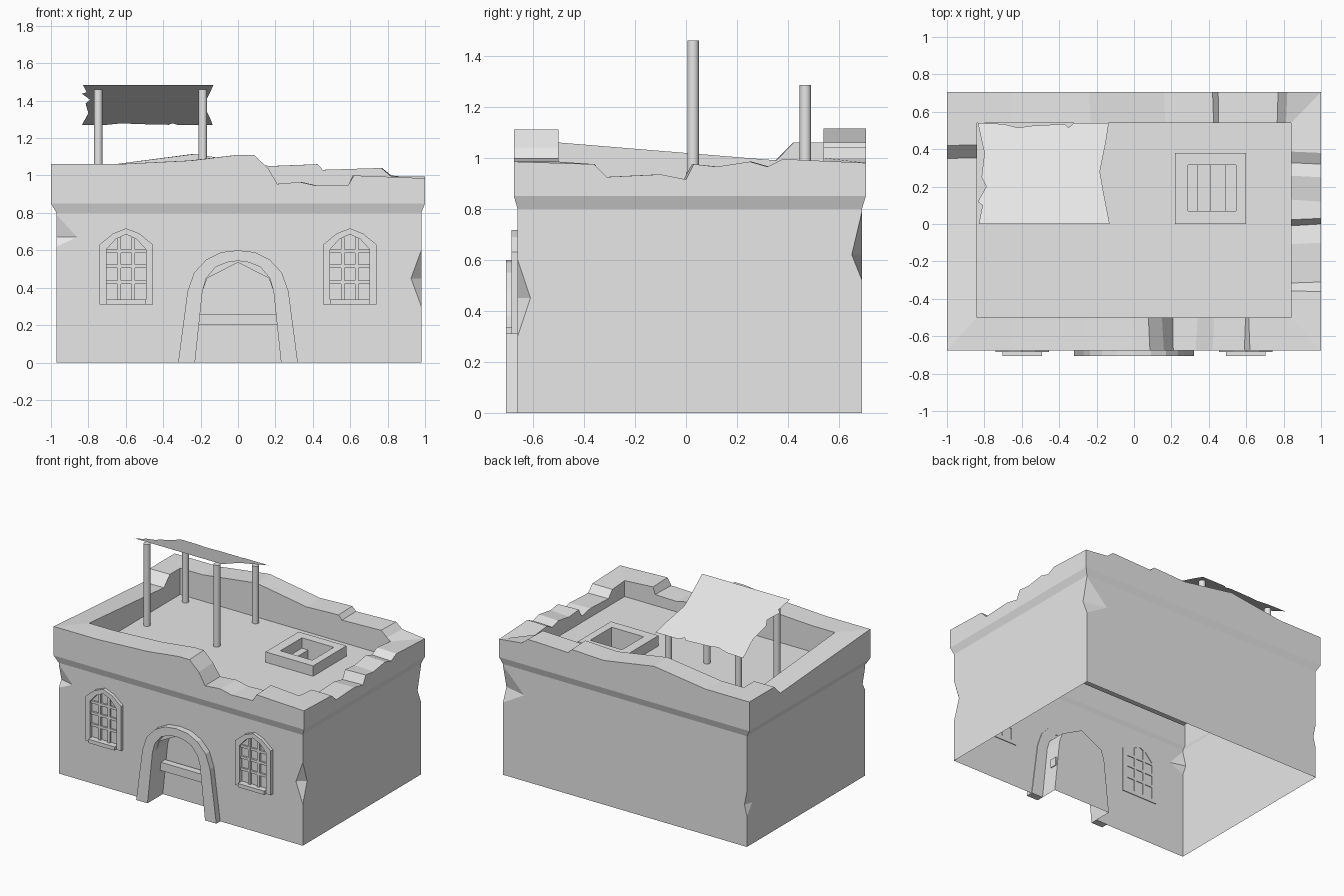
import bpy, bmesh, random

random.seed(4)
if "Cube" in bpy.data.objects:
    bpy.data.objects.remove(bpy.data.objects["Cube"])

stone = bpy.data.materials.new("pale_grey")
stone.use_nodes = True
GREY = (0.8, 0.8, 0.8, 1)
stone.diffuse_color = GREY
stone.node_tree.nodes["Principled BSDF"].inputs["Base Color"].default_value = GREY

BODY = ((-0.97, -0.66), (0.98, 0.69))
OUTER = ((-1, -0.675), (1, 0.705))
INNER = ((-0.84, -0.5), (0.84, 0.54))
WALL_TOP, FLOOR = 0.8, 0.87


def finish(name, bm, recalc=True):
    bmesh.ops.remove_doubles(bm, verts=bm.verts[:], dist=0.0005)
    if recalc:
        bmesh.ops.recalc_face_normals(bm, faces=bm.faces[:])
    mesh = bpy.data.meshes.new(name)
    bm.to_mesh(mesh)
    bm.free()
    mesh.materials.append(stone)
    obj = bpy.data.objects.new(name, mesh)
    bpy.context.collection.objects.link(obj)
    return obj


def face(bm, points):
    return bm.faces.new([bm.verts.new(p) for p in points])


def prism(name, outline, y0, y1):
    """Extrude an (x, z) outline from y0 to y1."""
    bm = bmesh.new()
    cap = face(bm, [(x, y0, z) for x, z in outline])
    new = bmesh.ops.extrude_face_region(bm, geom=[cap], use_keep_orig=True)["geom"]
    verts = [v for v in new if isinstance(v, bmesh.types.BMVert)]
    bmesh.ops.translate(bm, verts=verts, vec=(0, y1 - y0, 0))
    return finish(name, bm)


def bar(name, x0, x1, z0, z1, y0, y1):
    return prism(name, [(x0, z0), (x1, z0), (x1, z1), (x0, z1)], y0, y1)


def mirrored(half):
    """Right half of an outline, foot to apex, carried down the other side."""
    return half + [(-x, z) for x, z in reversed(half[:-1])]


def rect_ring(bm, a, b, za, zb):
    """Four quads between two rectangles."""
    def corners(r, z):
        (x0, y0), (x1, y1) = r
        return [(x0, y0, z), (x1, y0, z), (x1, y1, z), (x0, y1, z)]
    p, q = corners(a, za), corners(b, zb)
    for i in range(4):
        j = (i + 1) % 4
        face(bm, [p[i], p[j], q[j], q[i]])


# Walls: open box with chipped corners and a recessed doorway
(bx0, by0), (bx1, by1) = BODY
corners = [(bx0, by0), (bx1, by0), (bx1, by1), (bx0, by1)]
# top, middle, bottom, reach into the previous wall, reach into the next wall
chips = [(0.79, 0.67, 0.62, 0.03, 0.11), (0.6, 0.45, 0.3, 0.055, 0.05),
         (0.79, 0.62, 0.52, 0.04, 0.17), (0.4, 0.3, 0.22, 0.02, 0.06)]
door = mirrored([(0.23, 0), (0.19, 0.38), (0.165, 0.45), (0, 0.535)])
DOOR_Y = -0.53


def along(i, distance):
    (ax, ay), (cx, cy) = corners[i % 4], corners[(i + 1) % 4]
    k = distance / (abs(cx - ax) + abs(cy - ay))
    return ax + (cx - ax) * k, ay + (cy - ay) * k


bm = bmesh.new()
for i in range(4):
    a, c = corners[i], corners[(i + 1) % 4]
    length = abs(c[0] - a[0]) + abs(c[1] - a[1])
    top, mid, low, back, ahead = chips[i]
    top2, mid2, low2, back2, _ = chips[(i + 1) % 4]
    wall = [(*a, 0)]
    if i == 0:
        wall += [(x, by0, z) for x, z in reversed(door)]
    wall += [(*c, 0), (*c, low2), (*along(i, length - back2), mid2), (*c, top2),
             (*c, WALL_TOP), (*a, WALL_TOP), (*a, top), (*along(i, ahead), mid), (*a, low)]
    face(bm, wall)
    prev = corners[i - 1]
    prev_length = abs(prev[0] - a[0]) + abs(prev[1] - a[1])
    p, q = (*along(i - 1, prev_length - back), mid), (*along(i, ahead), mid)
    face(bm, [(*a, top), p, q])
    face(bm, [(*a, low), q, p])
for (xa, za), (xb, zb) in zip(door, door[1:]):
    face(bm, [(xa, by0, za), (xa, DOOR_Y, za), (xb, DOOR_Y, zb), (xb, by0, zb)])
face(bm, [(x, DOOR_Y, z) for x, z in door])
finish("walls", bm)

# Crumbling parapet: (position along the side, height), counterclockwise
profiles = [
    [(-1, 1.06), (-0.65, 1.06), (-0.25, 1.08), (0, 1.11), (0.085, 1.11), (0.16, 1.04),
     (0.21, 0.955), (0.33, 0.965), (0.42, 0.945), (0.59, 0.95), (0.62, 1.0)],
    [(-1, 0.985), (-0.36, 0.975), (-0.31, 0.925), (-0.1, 0.935), (0, 0.915),
     (0.03, 0.975), (0.12, 0.965), (0.25, 0.985), (0.32, 0.965), (0.38, 0.995)],
    [(1, 0.98), (0.82, 1.0), (0.77, 1.04), (0.45, 1.03), (0.42, 1.06), (0.16, 1.05),
     (-0.24, 1.115), (-0.65, 1.06)],
    [(1, 1.06), (0.42, 1.06), (0.35, 0.99)],
]


def on_side(rect, side, t, z):
    (x0, y0), (x1, y1) = rect
    if side % 2 == 0:
        return (min(max(t, x0), x1), y0 if side == 0 else y1, z)
    return (x1 if side == 1 else x0, min(max(t, y0), y1), z)


stations = []
for side, profile in enumerate(profiles):
    for t, z in profile:
        skew = t if abs(t) == 1 else t + random.uniform(-0.012, 0.012)
        stations.append([on_side(BODY, side, t, WALL_TOP), on_side(OUTER, side, t, 0.85),
                         on_side(OUTER, side, t, z), on_side(INNER, side, skew, z),
                         on_side(INNER, side, skew, FLOOR)])
bm = bmesh.new()
for a, b in zip(stations, stations[1:] + stations[:1]):
    for k in range(4):
        face(bm, [a[k], b[k], b[k + 1], a[k + 1]])
finish("parapet", bm)

# Roof floor with a stair hatch
HATCH = ((0.22, 0.0), (0.6, 0.38))
HOLE = ((0.29, 0.07), (0.545, 0.315))
bm = bmesh.new()
rect_ring(bm, INNER, HOLE, FLOOR, FLOOR)
finish("roof_floor", bm, False)
bm = bmesh.new()
rect_ring(bm, HATCH, HATCH, FLOOR, 0.945)
rect_ring(bm, HATCH, HOLE, 0.945, 0.945)
rect_ring(bm, HOLE, HOLE, 0.945, 0.66)
finish("hatch_frame", bm)
edges = [0.29, 0.34, 0.41, 0.49, 0.545]
bm = bmesh.new()
for i in range(4):
    z = 0.87 - 0.07 * i
    y0, y1 = HOLE[0][1], HOLE[1][1]
    face(bm, [(edges[i], y0, z), (edges[i + 1], y0, z), (edges[i + 1], y1, z), (edges[i], y1, z)])
    if i < 3:
        x = edges[i + 1]
        face(bm, [(x, y0, z), (x, y0, z - 0.07), (x, y1, z - 0.07), (x, y1, z)])
finish("hatch_steps", bm, False)

# Door surround and cross bar
arch_out = mirrored([(0.32, 0), (0.27, 0.38), (0.235, 0.48), (0.17, 0.55), (0.09, 0.59), (0, 0.6)])
arch_in = mirrored([(0.23, 0), (0.19, 0.38), (0.17, 0.45), (0.12, 0.51), (0.06, 0.535), (0, 0.543)])
prism("door_arch", arch_out + arch_in[::-1], -0.705, -0.655)
bar("door_bar", -0.215, 0.215, 0.2, 0.26, -0.59, -0.54)

# Pointed windows with lattice bars
frame_out = mirrored([(0.143, 0.31), (0.143, 0.63), (0.07, 0.69), (0, 0.717)])
frame_in = mirrored([(0.105, 0.31), (0.105, 0.605), (0.055, 0.66), (0, 0.685)])
for side, cx in (("right", -0.598), ("left", 0.598)):
    prism(side + "_window_frame", [(x + cx, z) for x, z in frame_out + frame_in[::-1]],
          -0.685, -0.655)
    bar(side + "_window_sill", cx - 0.105, cx + 0.105, 0.31, 0.337, -0.705, -0.655)
    for n, x in enumerate((-0.037, 0.037)):
        bar(f"{side}_window_upright_{n}", cx + x - 0.009, cx + x + 0.009, 0.33, 0.668, -0.675, -0.655)
    for n, z in enumerate((0.43, 0.515, 0.595)):
        bar(f"{side}_window_crossbar_{n}", cx - 0.107, cx + 0.107, z - 0.009, z + 0.009, -0.673, -0.655)

# Awning posts
for row, y, top in (("front", 0.028, 1.46), ("back", 0.468, 1.285)):
    for side, x in (("right", -0.747), ("left", -0.188)):
        bm = bmesh.new()
        bmesh.ops.create_cone(bm, cap_ends=True, segments=12, radius1=0.023, radius2=0.023,
                              depth=top - FLOOR)
        bmesh.ops.translate(bm, verts=bm.verts[:], vec=(x, y, (top + FLOOR) / 2))
        post = finish(f"{row}_{side}_post", bm)
        for p in post.data.polygons:
            p.use_smooth = abs(p.normal.z) < 0.5

# Ragged sloping cloth
cloth = [(-0.83, 0), (-0.13, 0), (-0.165, 0.18), (-0.182, 0.28), (-0.15, 0.44), (-0.135, 0.54),
         (-0.32, 0.54), (-0.35, 0.515), (-0.37, 0.535), (-0.55, 0.525), (-0.62, 0.515),
         (-0.7, 0.535), (-0.835, 0.54), (-0.8, 0.38), (-0.815, 0.25), (-0.79, 0.2),
         (-0.835, 0.12), (-0.81, 0.1)]
bm = bmesh.new()
face(bm, [(x, y, 1.485 - 0.4 * y) for x, y in cloth])
finish("awning_cloth", bm, False)
